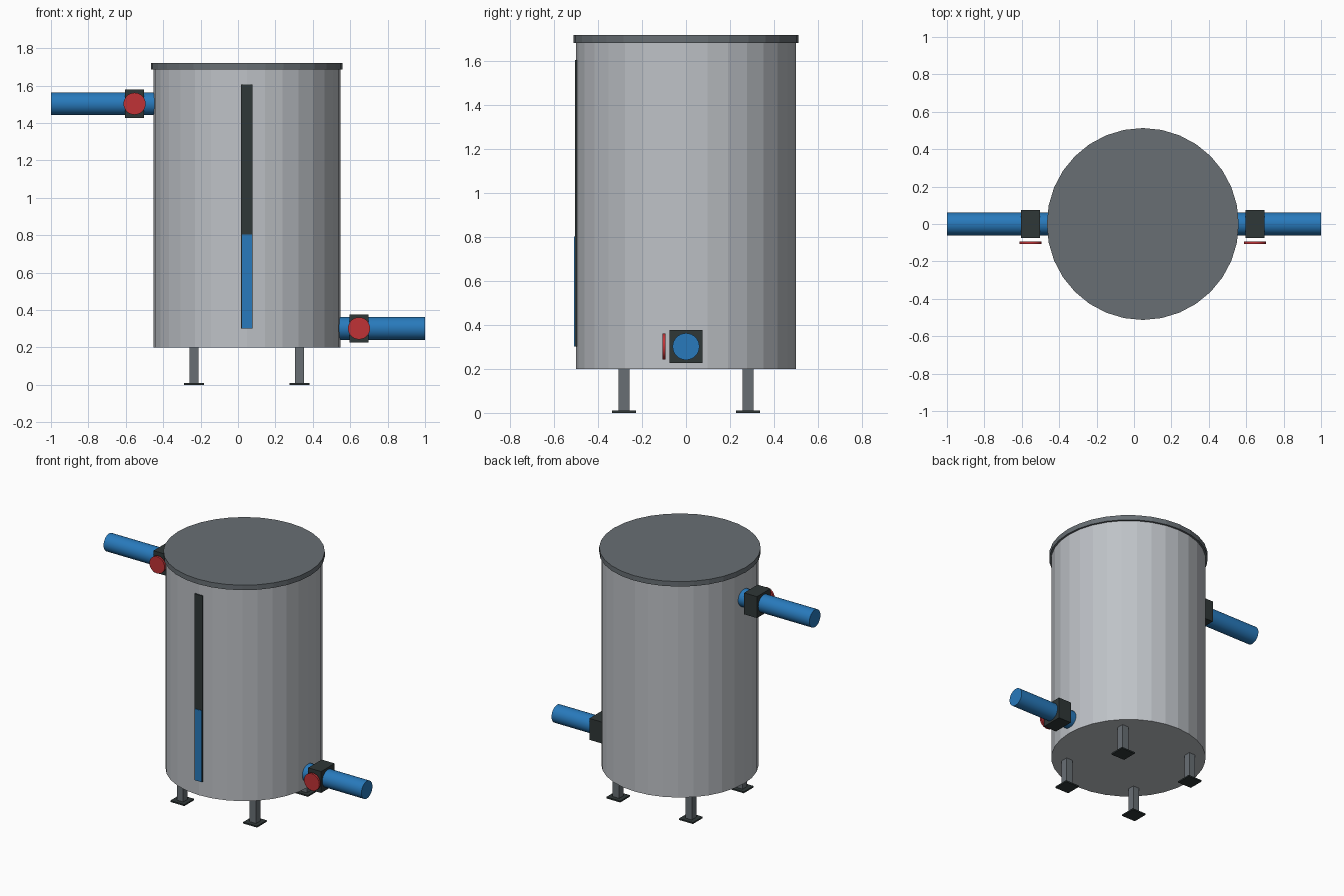
import bpy
from math import pi
from mathutils import Vector

cube = bpy.data.objects.get("Cube")
if cube:
    bpy.data.objects.remove(cube, do_unlink=True)


def material(name, rgb):
    # 8-bit display colour converted to linear
    lin = [((c / 255 + 0.055) / 1.055) ** 2.4 for c in rgb]
    m = bpy.data.materials.new(name)
    m.use_nodes = True
    m.diffuse_color = (*lin, 1)
    m.node_tree.nodes["Principled BSDF"].inputs["Base Color"].default_value = (*lin, 1)
    return m


STEEL = material("light steel", (190, 194, 199))
GREY = material("dark grey metal", (104, 111, 116))
BLUE = material("blue", (40, 122, 188))
DARK = material("charcoal", (47, 55, 55))
RED = material("red", (192, 50, 54))


def finish(name, mat):
    ob = bpy.context.object
    ob.name = name
    ob.data.name = name
    ob.data.materials.append(mat)
    return ob


def cylinder(name, mat, radius, start, end, sides=32, smooth=True):
    a, b = Vector(start), Vector(end)
    bpy.ops.mesh.primitive_cylinder_add(
        vertices=sides, radius=radius, depth=(b - a).length, location=(a + b) / 2,
        rotation=(b - a).to_track_quat("Z", "Y").to_euler())
    ob = finish(name, mat)
    if smooth:
        bpy.ops.object.shade_smooth_by_angle(angle=pi / 6)
    return ob


def box(name, mat, low, high):
    a, b = Vector(low), Vector(high)
    bpy.ops.mesh.primitive_cube_add(size=1, location=(a + b) / 2)
    ob = finish(name, mat)
    ob.scale = b - a
    bpy.ops.object.transform_apply(location=False, rotation=False, scale=True)
    return ob


CX = 0.047       # tank axis
RADIUS = 0.5

# Tank body and lid
cylinder("tank_body", STEEL, RADIUS, (CX, 0, 0.2), (CX, 0, 1.69), smooth=False)
cylinder("tank_lid", GREY, 0.513, (CX, 0, 1.685), (CX, 0, 1.72), smooth=False)

# Four legs with square feet
for x_name, sx in (("right", -1), ("left", 1)):
    for y_name, sy in (("front", -1), ("back", 1)):
        x, y = CX + sx * 0.282, sy * 0.282
        box(f"{y_name}_{x_name}_leg", GREY, (x - 0.025, y - 0.025, 0.005), (x + 0.025, y + 0.025, 0.21))
        box(f"{y_name}_{x_name}_foot", DARK, (x - 0.054, y - 0.054, 0), (x + 0.054, y + 0.054, 0.01))

# Level gauge on the front, with the liquid column
box("gauge_back", DARK, (CX - 0.031, -0.506, 0.302), (CX + 0.031, -0.48, 1.607))
box("gauge_liquid", BLUE, (CX - 0.025, -0.51, 0.302), (CX + 0.028, -0.5, 0.803))

# Inlet and outlet pipes, each with a valve block and a round handle
for name, side, z in (("inlet", -1, 1.503), ("outlet", 1, 0.302)):
    wall = CX + side * (RADIUS - 0.03)
    valve = CX + side * 0.6
    cylinder(f"{name}_pipe", BLUE, 0.061, (wall, 0, z), (side, 0, z))
    box(f"{name}_valve", DARK, (valve - 0.05, -0.075, z - 0.075), (valve + 0.05, 0.075, z + 0.075))
    cylinder(f"{name}_valve_handle", RED, 0.059, (valve, -0.093, z), (valve, -0.108, z))
